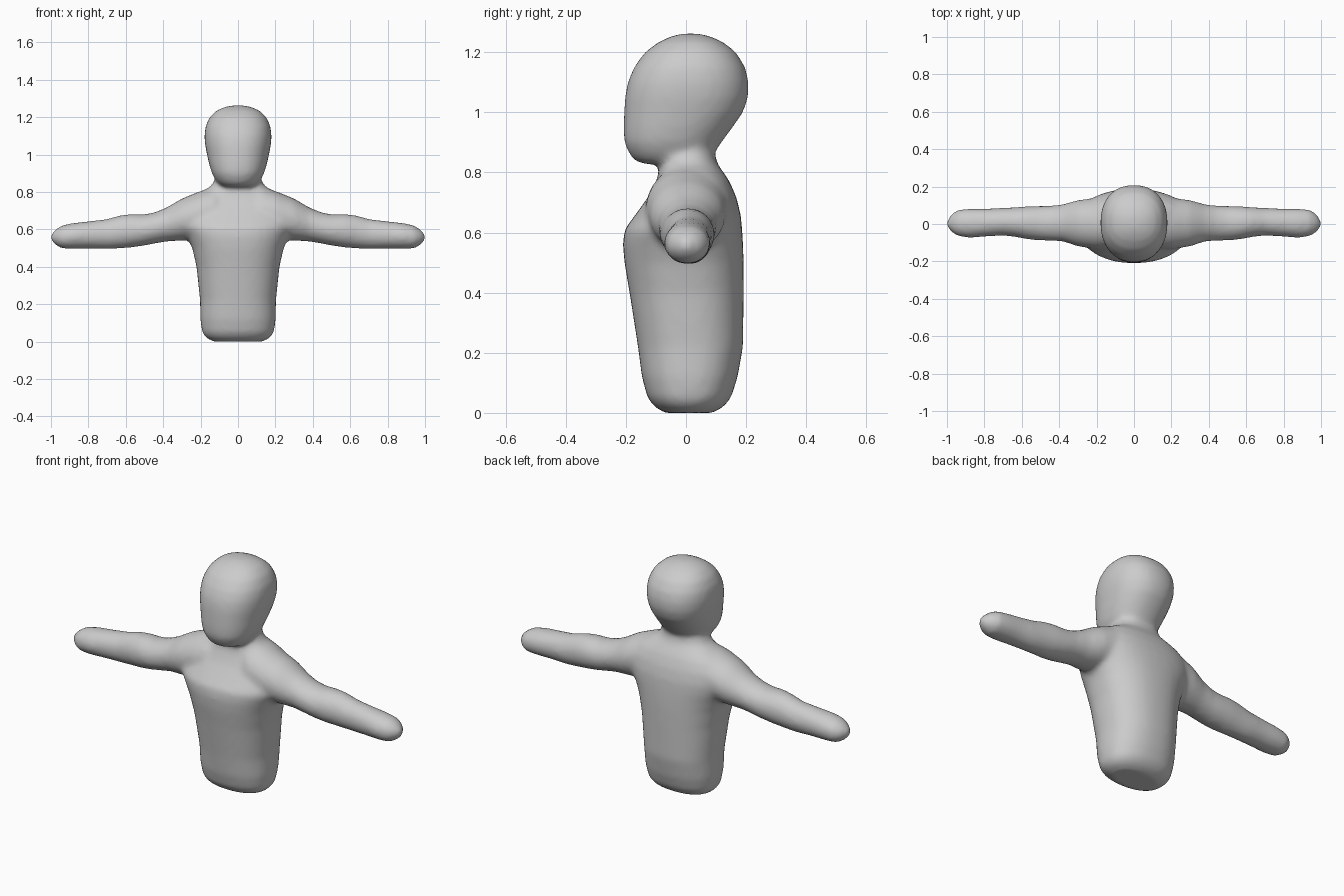
import bpy, bmesh, math
from mathutils import Vector

SIDES = 40


def spow(v, p):
    return math.copysign(abs(v) ** p, v)


def loft(bm, rings, place, power):
    """Skin superellipse rings (t, lo1, hi1, lo2, hi2); place maps (t, a, b) to a point."""
    loops = []
    for t, lo1, hi1, lo2, hi2 in rings:
        ring = []
        for i in range(SIDES):
            a = 2 * math.pi * i / SIDES
            u = (lo1 + hi1) / 2 + (hi1 - lo1) / 2 * spow(math.cos(a), 2 / power)
            v = (lo2 + hi2) / 2 + (hi2 - lo2) / 2 * spow(math.sin(a), 2 / power)
            ring.append(bm.verts.new(Vector(place(t, u, v))))
        loops.append(ring)
    for r0, r1 in zip(loops, loops[1:]):
        for i in range(SIDES):
            j = (i + 1) % SIDES
            bm.faces.new((r0[i], r0[j], r1[j], r1[i]))
    bm.faces.new(loops[0])
    bm.faces.new(loops[-1])


def upright(rows):
    return [(z, -w, w, front, back) for z, w, front, back in rows]


# (height, half width, front y, back y)
torso = upright([
    (0.0, .13, -.07, .09), (.02, .172, -.105, .125), (.05, .192, -.128, .15),
    (.12, .202, -.147, .172), (.22, .203, -.16, .19), (.4, .222, -.188, .192),
    (.5, .245, -.205, .192), (.56, .27, -.21, .19), (.61, .30, -.205, .187),
    (.66, .31, -.168, .182), (.72, .295, -.125, .167), (.77, .25, -.10, .145),
    (.80, .20, -.09, .125), (.83, .145, -.085, .103), (.87, .122, -.08, .095),
    (.95, .12, -.08, .095)])

head = upright([
    (.828, .07, -.14, .03), (.838, .095, -.168, .06), (.86, .118, -.188, .09),
    (.9, .14, -.206, .118), (.95, .155, -.208, .155), (1.0, .166, -.206, .19),
    (1.05, .176, -.203, .207), (1.1, .18, -.194, .209), (1.15, .174, -.173, .197),
    (1.2, .152, -.137, .167), (1.235, .115, -.09, .122), (1.255, .07, -.045, .075),
    (1.262, .03, -.01, .04)])

# (distance from centre, front y, back y, bottom z, top z)
arm = [
    (.12, -.13, .14, .56, .825), (.2, -.135, .14, .55, .805), (.3, -.12, .128, .54, .765),
    (.38, -.093, .105, .535, .718), (.44, -.09, .098, .525, .692), (.5, -.088, .097, .513, .68),
    (.57, -.082, .095, .503, .682), (.63, -.07, .09, .498, .675), (.7, -.062, .086, .494, .655),
    (.8, -.068, .082, .496, .643), (.88, -.074, .082, .495, .634), (.94, -.066, .077, .497, .622),
    (.975, -.045, .055, .515, .6), (.995, -.02, .025, .535, .58), (1.003, -.005, .008, .552, .565)]

bm = bmesh.new()
loft(bm, torso, lambda t, u, v: (u, v, t), 2.3)
loft(bm, head, lambda t, u, v: (u, v, t), 2.25)
for side in (1, -1):
    loft(bm, arm, lambda t, u, v: (side * t, u, v), 2.0)
bmesh.ops.recalc_face_normals(bm, faces=bm.faces)
mesh = bpy.data.meshes.new("body")
bm.to_mesh(mesh)
bm.free()
body = bpy.data.objects.new("body", mesh)
bpy.context.collection.objects.link(body)

clay = bpy.data.materials.new("clay grey")
clay.diffuse_color = (.6, .6, .6, 1)
mesh.materials.append(clay)

# Fuse the parts into one skin and soften the joins
fuse = body.modifiers.new("fuse", 'REMESH')
fuse.mode = 'VOXEL'
fuse.voxel_size = .014
fuse.use_smooth_shade = True
soften = body.modifiers.new("soften", 'SMOOTH')
soften.factor = .5
soften.iterations = 8
